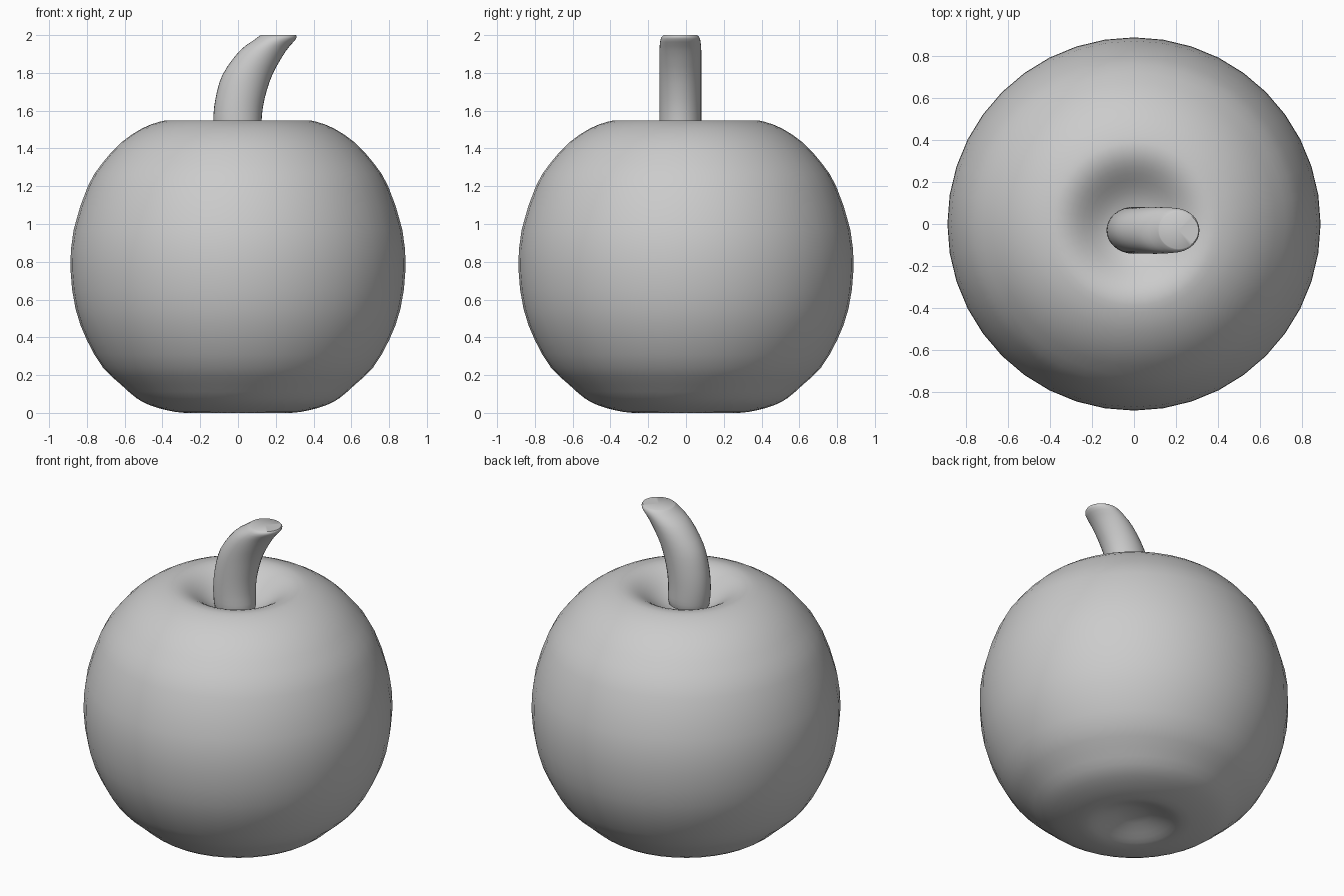
import bpy, bmesh
from math import cos, sin, tau, radians
from mathutils import Vector

if "Cube" in bpy.data.objects:
    bpy.data.objects.remove(bpy.data.objects["Cube"])


def smooth_rows(rows, steps):
    """Catmull-Rom interpolation through rows of numbers."""
    p = [Vector(r) for r in rows]
    out = []
    for i in range(len(p) - 1):
        a, b, c, d = p[max(i - 1, 0)], p[i], p[i + 1], p[min(i + 2, len(p) - 1)]
        for k in range(steps):
            t = k / steps
            out.append(0.5 * (2 * b + (c - a) * t + (2 * a - 5 * b + 4 * c - d) * t * t
                              + (3 * b - a - 3 * c + d) * t ** 3))
    return out + [p[-1]]


def loft(name, rings, sides, cy, bottom, top):
    """Stack of (centre x, radius x, radius y, z) rings, closed by centre points."""
    bm = bmesh.new()
    loops = []
    for cx, rx, ry, z in rings:
        loops.append([bm.verts.new((cx + rx * cos(tau * i / sides),
                                    cy + ry * sin(tau * i / sides), z)) for i in range(sides)])
    lo = bm.verts.new((rings[0][0], cy, bottom))
    hi = bm.verts.new((rings[-1][0], cy, top))
    for i in range(sides):
        j = (i + 1) % sides
        for a, b in zip(loops, loops[1:]):
            bm.faces.new((a[i], a[j], b[j], b[i]))
        bm.faces.new((lo, loops[0][j], loops[0][i]))
        bm.faces.new((hi, loops[-1][i], loops[-1][j]))
    bmesh.ops.recalc_face_normals(bm, faces=bm.faces)
    mesh = bpy.data.meshes.new(name)
    bm.to_mesh(mesh)
    bm.free()
    ob = bpy.data.objects.new(name, mesh)
    bpy.context.collection.objects.link(ob)
    bpy.ops.object.select_all(action='DESELECT')
    ob.select_set(True)
    bpy.context.view_layer.objects.active = ob
    bpy.ops.object.shade_smooth_by_angle(angle=radians(45))
    return ob


# Fruit body: lathed outline from the bottom hollow to the top dimple
outline = [(0.07, 0.065), (0.14, 0.045), (0.21, 0.018), (0.28, 0.0), (0.38, 0.015),
           (0.47, 0.042), (0.54, 0.08), (0.62, 0.15), (0.715, 0.24), (0.80, 0.385),
           (0.86, 0.55), (0.887, 0.76), (0.87, 0.97), (0.795, 1.20), (0.72, 1.32),
           (0.62, 1.43), (0.51, 1.505), (0.42, 1.54), (0.36, 1.549), (0.30, 1.535),
           (0.24, 1.50), (0.18, 1.455), (0.12, 1.42), (0.06, 1.40)]
body_rings = [(0, r, r, z) for r, z in smooth_rows(outline, 2)]
loft("fruit_body", body_rings, 40, 0, 0.07, 1.395)

# Stem: oval slices leaning to the right with a flat cut top
slices = [(0, 0.12, 0.105, 1.425), (0, 0.127, 0.111, 1.46), (-0.003, 0.128, 0.111, 1.55),
          (0.01, 0.130, 0.111, 1.66), (0.05, 0.132, 0.111, 1.79),
          (0.13, 0.123, 0.111, 1.915), (0.20, 0.107, 0.104, 1.98), (0.213, 0.094, 0.088, 2.0)]
loft("stem", smooth_rows(slices, 3), 32, -0.03, 1.42, 2.0)
